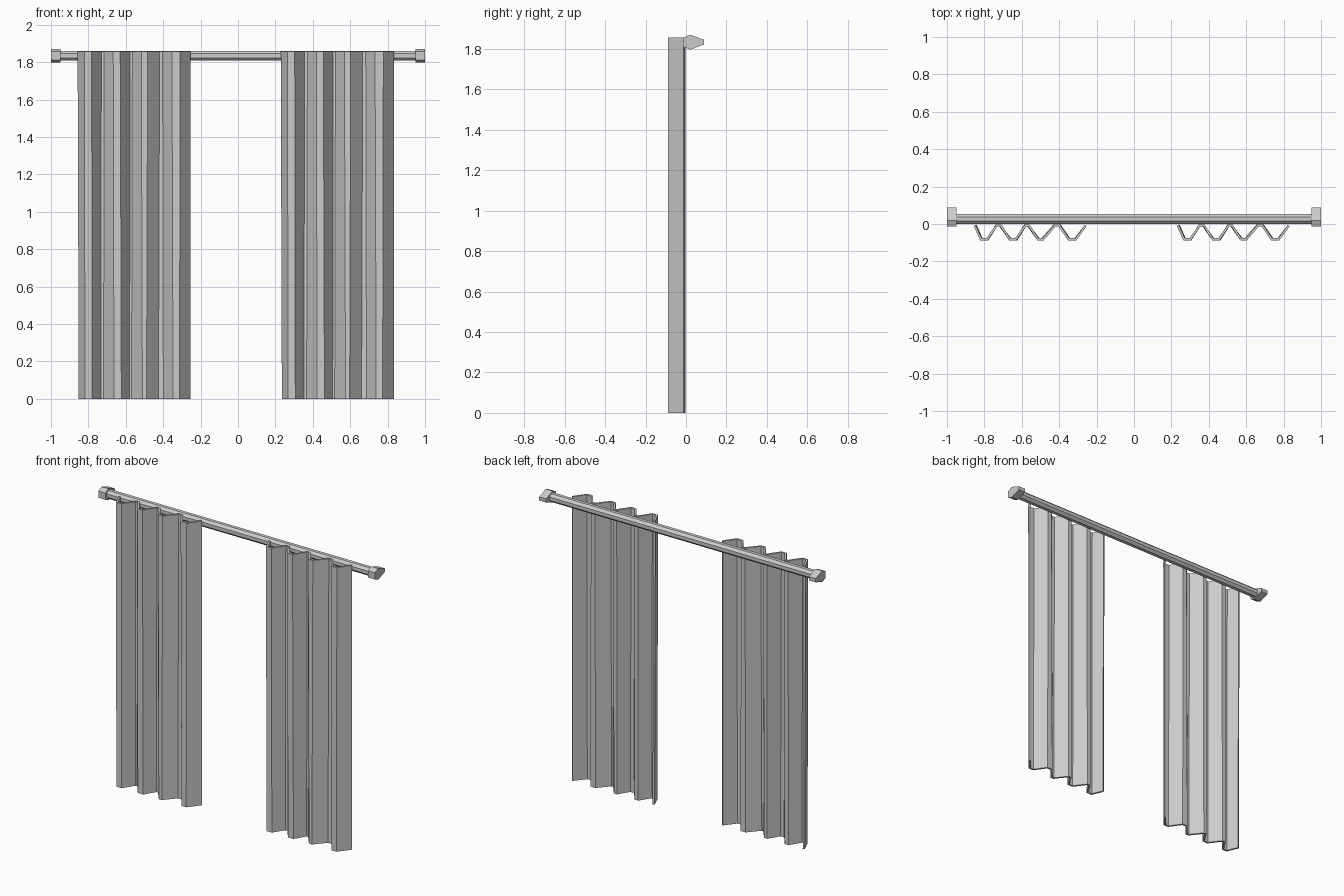
import bpy, bmesh, math

cube = bpy.data.objects.get("Cube")
if cube:
    bpy.data.objects.remove(cube, do_unlink=True)

grey = bpy.data.materials.new("plain_grey")
grey.use_nodes = True
grey.diffuse_color = (0.6, 0.6, 0.6, 1)
grey.node_tree.nodes["Principled BSDF"].inputs["Base Color"].default_value = (0.6, 0.6, 0.6, 1)


def finish(name, bm):
    bmesh.ops.recalc_face_normals(bm, faces=bm.faces)
    mesh = bpy.data.meshes.new(name)
    bm.to_mesh(mesh)
    bm.free()
    mesh.materials.append(grey)
    obj = bpy.data.objects.new(name, mesh)
    bpy.context.collection.objects.link(obj)
    return obj


def loft(name, start, end):
    """Closed solid between two matching outlines."""
    bm = bmesh.new()
    a = [bm.verts.new(p) for p in start]
    b = [bm.verts.new(p) for p in end]
    for i in range(len(a)):
        j = (i + 1) % len(a)
        bm.faces.new((a[i], a[j], b[j], b[i]))
    bm.faces.new(a)
    bm.faces.new(b)
    return finish(name, bm)


def bar(name, profile, x0, x1):
    """Extrude a (y, z) profile along x."""
    return loft(name, [(x0, y, z) for y, z in profile], [(x1, y, z) for y, z in profile])


# Octagonal rod
radius = 0.0265 / math.cos(math.pi / 8)
angles = [math.pi / 8 + k * math.pi / 4 for k in range(8)]
rod = [(0.027 + radius * math.cos(a), 1.834 + radius * math.sin(a)) for a in angles]
bar("curtain_rod", rod, -0.96, 0.96)

# Pointed end caps
cap = [(-0.014, 1.812), (0.02, 1.797), (0.088, 1.822),
       (0.088, 1.846), (0.02, 1.871), (-0.014, 1.856)]
for side, s in (("left", 1), ("right", -1)):
    bar(side + "_end_cap", cap, s * 0.95, s)

# Pleats: x at the top and the sideways drift at the hem
pleat_x = [0, 0.034, 0.066, 0.118, 0.14, 0.188, 0.219, 0.272,
           0.29, 0.338, 0.366, 0.43, 0.452, 0.502, 0.54, 0.594]
drift = [0.006, 0.004, 0.003, -0.002, -0.004, 0.004, 0.006, -0.003,
         -0.004, 0.006, -0.006, -0.006, 0.004, 0.006, -0.004, 0]
pleat_y = [-0.008 if i % 4 in (0, 3) else -0.082 for i in range(16)]

for side, x0 in (("right", -0.852), ("left", 0.234)):
    bm = bmesh.new()
    top = [bm.verts.new((x0 + x, y, 1.858)) for x, y in zip(pleat_x, pleat_y)]
    hem = [bm.verts.new((x0 + x + d, y, 0)) for x, y, d in zip(pleat_x, pleat_y, drift)]
    for i in range(len(top) - 1):
        bm.faces.new((hem[i], hem[i + 1], top[i + 1], top[i]))
    curtain = finish(side + "_curtain", bm)
    cloth = curtain.modifiers.new("cloth_thickness", "SOLIDIFY")
    cloth.thickness = 0.012
    cloth.offset = 0
    cloth.use_even_offset = True
